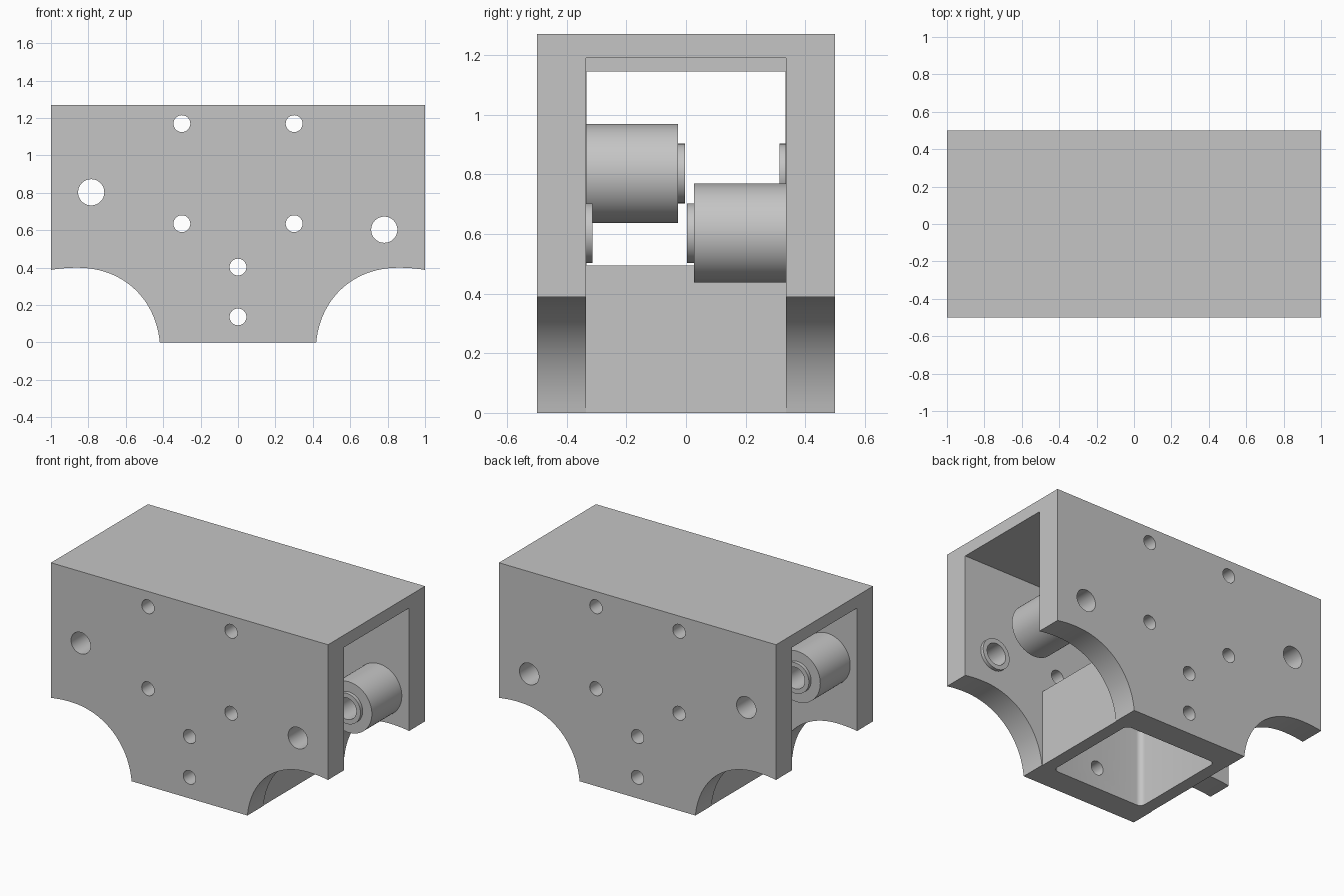
import bpy, bmesh, math
from mathutils import Vector

if "Cube" in bpy.data.objects:
    bpy.data.objects.remove(bpy.data.objects["Cube"])

grey = bpy.data.materials.new("light_grey")
grey.diffuse_color = (0.56, 0.56, 0.56, 1)
grey.use_nodes = True
grey.node_tree.nodes["Principled BSDF"].inputs["Base Color"].default_value = grey.diffuse_color


def finish(name, bm):
    bmesh.ops.recalc_face_normals(bm, faces=bm.faces)
    me = bpy.data.meshes.new(name)
    bm.to_mesh(me)
    bm.free()
    me.materials.append(grey)
    ob = bpy.data.objects.new(name, me)
    bpy.context.collection.objects.link(ob)
    return ob


def prism(name, pts, offset):
    """Extrude a closed outline of 3D points by an offset."""
    bm = bmesh.new()
    face = bm.faces.new([bm.verts.new(p) for p in pts])
    res = bmesh.ops.extrude_face_region(bm, geom=[face])
    verts = [v for v in res["geom"] if isinstance(v, bmesh.types.BMVert)]
    bmesh.ops.translate(bm, verts=verts, vec=offset)
    return finish(name, bm)


def box(name, x0, x1, y, z0, z1):
    return prism(name, [(x0, -y, z0), (x1, -y, z0), (x1, y, z0), (x0, y, z0)],
                 (0, 0, z1 - z0))


def rod(name, x, z, r, n=40):
    ring = [(x + r * math.cos(2 * math.pi * i / n), -0.7,
             z + r * math.sin(2 * math.pi * i / n)) for i in range(n)]
    return prism(name, ring, (0, 1.4, 0))


def lathe(name, x, z, profile, n=64):
    """Revolve a closed (radius, y) profile around a y-parallel axis."""
    bm = bmesh.new()
    rings = []
    for i in range(n):
        a = 2 * math.pi * i / n
        rings.append([bm.verts.new((x + r * math.cos(a), y, z + r * math.sin(a)))
                      for r, y in profile])
    m = len(profile)
    for i in range(n):
        a, b = rings[i], rings[(i + 1) % n]
        for j in range(m):
            k = (j + 1) % m
            bm.faces.new((a[j], a[k], b[k], b[j]))
    return finish(name, bm)


def smooth(ob):
    bpy.ops.object.select_all(action="DESELECT")
    ob.select_set(True)
    bpy.context.view_layer.objects.active = ob
    bpy.ops.object.shade_smooth_by_angle(angle=math.radians(30))


def bezier(p0, p1, p2, p3, n):
    p = [Vector(q) for q in (p0, p1, p2, p3)]
    out = []
    for i in range(n + 1):
        t = i / n
        s = 1 - t
        out.append(p[0] * s**3 + p[1] * 3 * s * s * t + p[2] * 3 * s * t * t + p[3] * t**3)
    return out


# Housing outline: block with arched notches in both lower corners
arch = bezier((0.418, 0), (0.44, 0.23), (0.61, 0.40), (0.86, 0.40), 24)
arch += bezier((0.86, 0.40), (0.91, 0.40), (0.96, 0.395), (1, 0.388), 5)[1:]
right = [(p.x, -0.5, p.y) for p in arch] + [(1, -0.5, 1.27)]
left = [(-x, y, z) for x, y, z in reversed(right)]
housing = prism("housing", right + left, (0, 1, 0))

# Side channels, cross window and rounded square socket
W = 0.335
cutters = [box("channel_cut", 0.415, 1.2, W, -0.1, 1.19),
           box("channel_cut", -1.2, -0.415, W, -0.1, 1.19),
           box("window_cut", -0.43, 0.43, W - 0.0005, 0.495, 1.145)]
h, rad = 0.333, 0.035
corner = []
for q, (sx, sy) in enumerate([(1, 1), (-1, 1), (-1, -1), (1, -1)]):
    for i in range(7):
        a = math.pi / 2 * (q + i / 6)
        corner.append((sx * (h - rad) + rad * math.cos(a),
                       sy * (h - rad) + rad * math.sin(a), -0.1))
cutters.append(prism("socket_cut", corner, (0, 0, 1.289)))

# Screw holes and axle holes
for x, z in [(-0.3, 1.17), (0.3, 1.17), (-0.3, 0.635), (0.3, 0.635), (0, 0.403), (0, 0.137)]:
    cutters.append(rod("screw_hole_cut", x, z, 0.045))
axles = [(-0.785, 0.803, -1), (0.782, 0.603, 1)]
for x, z, s in axles:
    cutters.append(rod("axle_hole_cut", x, z, 0.07, 64))

for c in cutters:
    c.hide_render = True
    bpy.context.view_layer.objects.active = housing
    mod = housing.modifiers.new("cut", "BOOLEAN")
    mod.operation = "DIFFERENCE"
    mod.solver = "EXACT"
    mod.object = c
    bpy.ops.object.modifier_apply(modifier=mod.name)
for c in cutters:
    bpy.data.objects.remove(c)
smooth(housing)

# Roller with stepped boss on one wall, matching spacer ring on the other
for x, z, s in axles:
    side = "left" if x < 0 else "right"
    smooth(lathe(side + "_roller", x, z,
                 [(0.07, s * W), (0.166, s * W), (0.166, s * 0.026),
                  (0.1, s * 0.026), (0.1, s * 0.003), (0.07, s * 0.003)]))
    smooth(lathe(side + "_spacer_ring", x, z,
                 [(0.07, -s * W), (0.1, -s * W), (0.1, -s * 0.313), (0.07, -s * 0.313)]))
